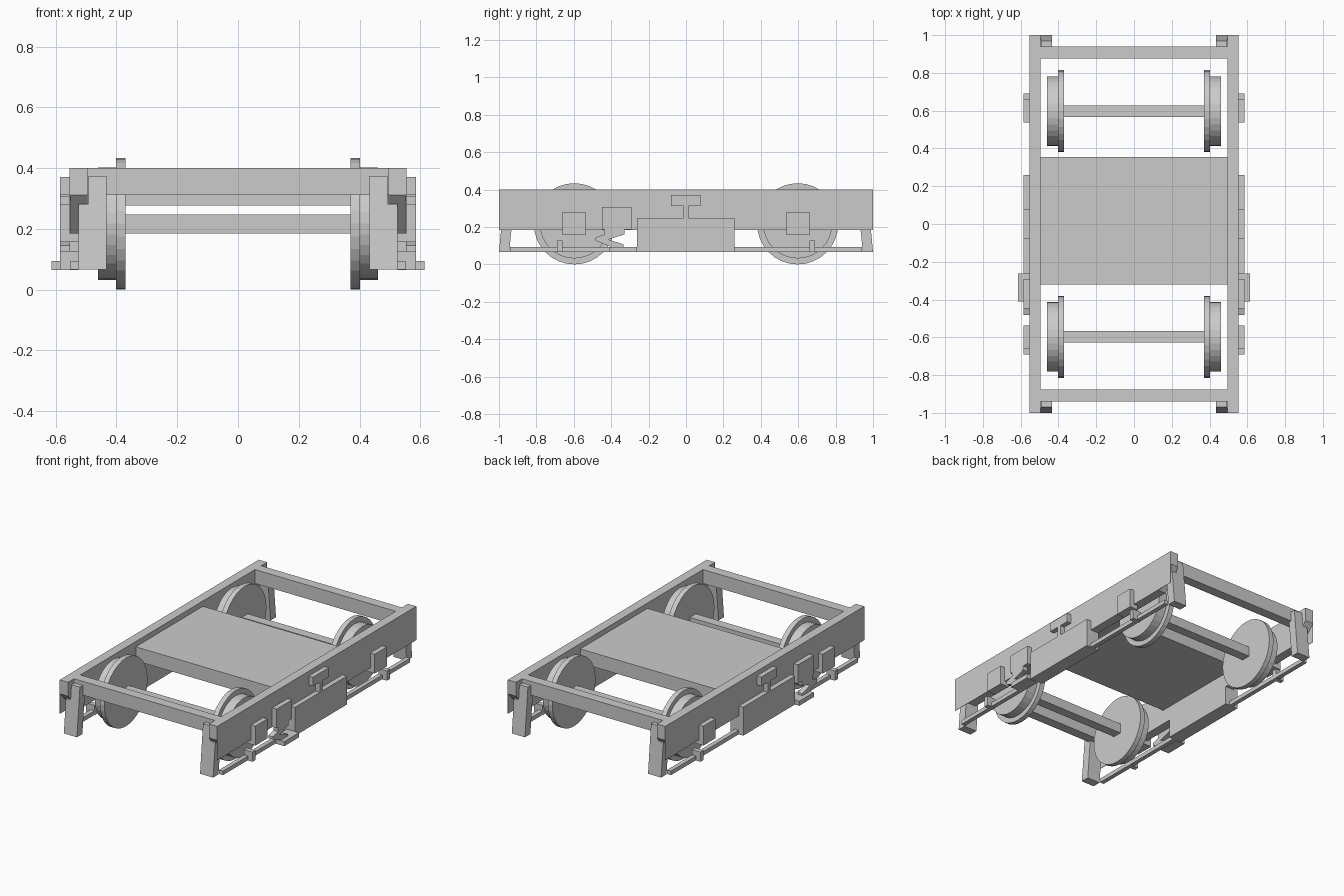
import bpy, bmesh, math
from mathutils import Matrix

cube = bpy.data.objects.get("Cube")
if cube:
    bpy.data.objects.remove(cube, do_unlink=True)

GREY = 0.6
paint = bpy.data.materials.new("plain_grey")
paint.use_nodes = True
paint.diffuse_color = (GREY, GREY, GREY, 1)
paint.node_tree.nodes["Principled BSDF"].inputs["Base Color"].default_value = (GREY, GREY, GREY, 1)


def finish(name, bm, mirror=""):
    """Turn a bmesh into an object, mirrored over the named axes."""
    bmesh.ops.recalc_face_normals(bm, faces=bm.faces)
    mesh = bpy.data.meshes.new(name)
    bm.to_mesh(mesh)
    bm.free()
    mesh.materials.append(paint)
    obj = bpy.data.objects.new(name, mesh)
    bpy.context.collection.objects.link(obj)
    if mirror:
        mod = obj.modifiers.new("mirror", "MIRROR")
        mod.use_axis = ["x" in mirror, "y" in mirror, False]
        mod.use_mirror_merge = False
    return obj


def prism(name, x0, x1, outline, mirror="x"):
    """Extrude a side outline of (y, z) points from x0 to x1."""
    bm = bmesh.new()
    face = bm.faces.new([bm.verts.new((x0, y, z)) for y, z in outline])
    ext = bmesh.ops.extrude_face_region(bm, geom=[face])
    verts = [v for v in ext["geom"] if isinstance(v, bmesh.types.BMVert)]
    bmesh.ops.translate(bm, verts=verts, vec=(x1 - x0, 0, 0))
    return finish(name, bm, mirror)


def box(name, x, y, z, mirror="x"):
    return prism(name, x[0], x[1],
                 [(y[0], z[0]), (y[1], z[0]), (y[1], z[1]), (y[0], z[1])], mirror)


# Main frame: side beams with undercut ends, covered by a full outer web
prism("side_beam", 0.495, 0.552,
      [(-1, 0.312), (-0.88, 0.185), (0.88, 0.185), (1, 0.312), (1, 0.4), (-1, 0.4)])
box("side_beam_web", (0.552, 0.554), (-1, 1), (0.185, 0.4))
box("end_cross_beam", (-0.5, 0.5), (-0.94, -0.877), (0.312, 0.4), "y")

# Deck sits below the top of the frame
box("centre_deck", (-0.5, 0.5), (-0.32, 0.355), (0.277, 0.366), "")


# Leaning corner legs, narrow beside the beam and wider below it
def leg_part(name, x0, x1, z0, z1):
    lean = lambda z: 0.03 * (z - 0.067) / 0.307
    prism(name, x0, x1, [(-1 + lean(z0), z0), (-0.945 + lean(z0), z0),
                         (-0.945 + lean(z1), z1), (-1 + lean(z1), z1)], "xy")


leg_part("corner_leg_upper", 0.433, 0.492, 0.282, 0.374)
leg_part("corner_leg_lower", 0.433, 0.525, 0.067, 0.282)


# Wheelsets: flanged solid wheels on square axles
def disc(bm, radius, x0, x1, y):
    place = Matrix.Translation(((x0 + x1) / 2, y, 0.217)) @ Matrix.Rotation(math.pi / 2, 4, "Y")
    bmesh.ops.create_cone(bm, cap_ends=True, segments=32, radius1=radius,
                          radius2=radius, depth=x1 - x0, matrix=place)


for end, y in (("front", -0.597), ("back", 0.597)):
    bm = bmesh.new()
    disc(bm, 0.217, 0.37, 0.402, y)
    disc(bm, 0.185, 0.40, 0.46, y)
    finish(end + "_wheel", bm, "x")
    box(end + "_axle", (-0.38, 0.38), (y - 0.03, y + 0.03), (0.185, 0.248), "")

# Axle boxes and rod brackets
box("axle_box", (0.525, 0.585), (-0.66, -0.538), (0.157, 0.28), "xy")
box("rod_bracket", (0.525, 0.585), (-0.69, -0.66), (0.065, 0.127), "xy")
box("side_rod", (0.525, 0.553), (-0.94, 0.94), (0.067, 0.093))

# Side equipment box with T-shaped hanger
box("equipment_box", (0.495, 0.585), (-0.262, 0.26), (0.067, 0.248))
prism("hanger", 0.55, 0.585,
      [(-0.014, 0.248), (0.014, 0.248), (0.014, 0.312), (0.078, 0.312),
       (0.078, 0.37), (-0.08, 0.37), (-0.08, 0.312), (-0.014, 0.312)])

# Lever plate with bent lever and foot step
box("lever_plate", (0.55, 0.585), (-0.448, -0.291), (0.187, 0.307))
prism("bent_lever", 0.553, 0.585,
      [(-0.435, 0.187), (-0.435, 0.16), (-0.483, 0.145), (-0.483, 0.127), (-0.4, 0.093),
       (-0.335, 0.093), (-0.335, 0.107), (-0.415, 0.133), (-0.33, 0.16), (-0.33, 0.187)])
box("foot_step", (0.55, 0.613), (-0.41, -0.262), (0.065, 0.094))
